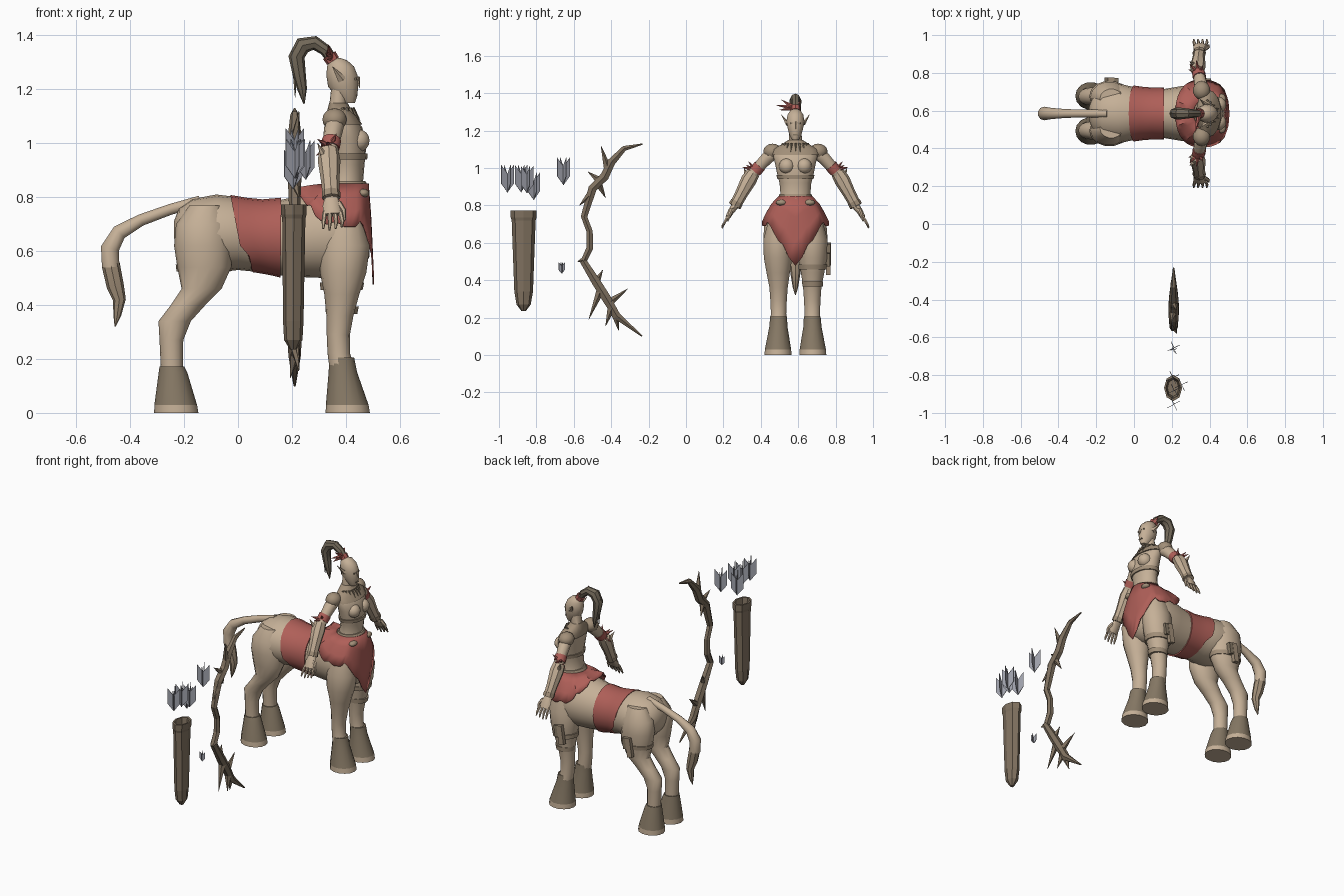
import bpy, bmesh, math
from mathutils import Vector, Matrix

CY = 0.585  # centre line of the figure


def material(name, col):
    m = bpy.data.materials.new(name)
    m.diffuse_color = (*col, 1)
    return m


SKIN = material("tan skin", (0.56, 0.435, 0.31))
LEATHER = material("mid leather", (0.36, 0.275, 0.19))
HORN = material("brown horn", (0.24, 0.19, 0.13))
WOOD = material("dark wood", (0.215, 0.165, 0.115))
HAIR = material("dark hair", (0.17, 0.14, 0.10))
RED = material("red cloth", (0.43, 0.115, 0.098))
GREY = material("grey feather", (0.35, 0.36, 0.41))


def finish(bm, name, mat, smooth=40):
    bmesh.ops.recalc_face_normals(bm, faces=bm.faces)
    me = bpy.data.meshes.new(name)
    bm.to_mesh(me)
    bm.free()
    ob = bpy.data.objects.new(name, me)
    bpy.context.collection.objects.link(ob)
    me.materials.append(mat)
    if smooth:
        for o in bpy.context.selected_objects:
            o.select_set(False)
        ob.select_set(True)
        bpy.context.view_layer.objects.active = ob
        bpy.ops.object.shade_smooth_by_angle(angle=math.radians(smooth))
    return ob


def sweep(name, pts, mat, sides=12, axis=None, hint=(1, 0, 0), side=1, cy=CY, smooth=40, caps=True):
    """Skin rings (x, y, z, ru, rv); ru lies along hint. side=-1 mirrors in y."""
    bm = bmesh.new()
    P = [Vector((p[0], p[1] * side, p[2])) for p in pts]
    rings = []
    for i, p in enumerate(pts):
        t = Vector(axis) if axis else (P[min(i + 1, len(P) - 1)] - P[max(i - 1, 0)]).normalized()
        u = Vector(hint)
        u = (u - t * u.dot(t)).normalized()
        w = t.cross(u)
        ring = []
        for k in range(sides):
            a = 2 * math.pi * k / sides
            ring.append(bm.verts.new(P[i] + u * p[3] * math.cos(a) + w * p[-1] * math.sin(a) + Vector((0, cy, 0))))
        rings.append(ring)
    for a, b in zip(rings, rings[1:]):
        for k in range(sides):
            bm.faces.new((a[k], a[k - 1], b[k - 1], b[k]))
    if caps:
        bm.faces.new(rings[0])
        bm.faces.new(rings[-1])
    return finish(bm, name, mat, smooth)


def spike(name, a, b, r, mat, side=1, cy=CY, flat=1.0, sides=5):
    return sweep(name, [(*a, r, r * flat), (*b, 0.001)], mat, sides,
                 hint=(1, 0.13, 0.07), side=side, cy=cy, smooth=0)


def blob(name, c, scale, mat, side=1):
    bm = bmesh.new()
    bmesh.ops.create_uvsphere(bm, u_segments=14, v_segments=8, radius=1)
    bm.transform(Matrix.Translation((c[0], c[1] * side + CY, c[2])) @ Matrix.Diagonal((*scale, 1)))
    return finish(bm, name, mat)


def box(name, c, size, mat, tilt=0):
    bm = bmesh.new()
    bmesh.ops.create_cube(bm, size=1)
    bm.transform(Matrix.Translation((c[0], c[1] + CY, c[2])) @ Matrix.Rotation(tilt, 4, 'Y') @ Matrix.Diagonal((*size, 1)))
    return finish(bm, name, mat, 0)


# horse barrel: x, top, bottom, half width
barrel = [(-.238, .71, .65, .035), (-.218, .76, .60, .09), (-.17, .793, .55, .14), (-.08, .81, .52, .158),
          (0, .80, .53, .14), (.08, .783, .522, .128), (.16, .79, .51, .13), (.25, .81, .503, .145),
          (.33, .82, .50, .155), (.41, .82, .50, .145), (.46, .785, .53, .115), (.488, .72, .58, .06)]


def barrel_rings(rows, grow=0):
    return [(x, 0, (a + b) / 2, (a - b) / 2 + grow, w + grow) for x, a, b, w in rows]


sweep("horse_body", barrel_rings(barrel), SKIN, 20, axis=(1, 0, 0), hint=(0, 0, 1))
# girth cloth with a slanted rear edge
wrap = sweep("girth_cloth", barrel_rings([(0, .80, .53, .14), (.05, .79, .525, .133), (.1, .784, .519, .129),
             (.16, .79, .51, .13)], .008), RED, 20, axis=(1, 0, 0), hint=(0, 0, 1))
for v in wrap.data.vertices:
    v.co.x += (.66 - v.co.z) * .19 * (1 - v.co.x / .16) - .03 * (v.co.x / .16 - .9) * (v.co.z < .6)

# legs, hooves and soles
for s, tag in ((1, "left"), (-1, "right")):
    sweep("front_leg_" + tag, [(.395, .085, .72, .07, .06), (.395, .093, .62, .094, .08), (.39, .093, .52, .086, .078),
          (.385, .092, .44, .065, .064), (.378, .09, .36, .05, .05), (.372, .09, .29, .043, .045),
          (.374, .09, .22, .042, .042), (.385, .092, .17, .046, .046)], SKIN, 14, (0, 0, 1), side=s)
    sweep("hind_leg_" + tag, [(-.12, .08, .77, .06, .05), (-.13, .088, .70, .10, .08), (-.13, .092, .62, .107, .082),
          (-.125, .093, .54, .10, .074), (-.135, .093, .46, .074, .06), (-.185, .092, .40, .064, .05),
          (-.235, .09, .34, .06, .046), (-.247, .09, .27, .044, .04), (-.245, .09, .16, .041, .04)],
          SKIN, 14, (0, 0, 1), side=s)
    for part, x in (("front", .385), ("hind", -.245)):
        dx = 0 if part == "front" else -.006
        sweep(part + "_hoof_" + tag, [(x, .09, .205 if dx == 0 else .172, .046, .046), (x + .004, .091, .15, .053, .05),
              (x + .02 + dx, .093, .03, .079, .072)], HORN, 14, (0, 0, 1), side=s)
        sweep(part + "_sole_" + tag, [(x + .02 + dx, .093, .03, .079, .072), (x + .022 + dx, .093, 0, .082, .074)],
              SKIN, 14, (0, 0, 1), side=s)

# tail with a tuft
sweep("tail", [(-.14, 0, .785, .022), (-.25, 0, .755, .021), (-.36, 0, .715, .023), (-.44, 0, .67, .03),
      (-.475, 0, .61, .036), (-.472, 0, .54, .034)], SKIN, 10, hint=(0, 1, 0))
sweep("tail_tuft", [(-.472, 0, .55, .034), (-.455, 0, .47, .032), (-.44, 0, .42, .024), (-.448, 0, .36, .014),
      (-.456, 0, .32, .002)], LEATHER, 8, hint=(0, 1, 0))

# human torso, neck and head
sweep("torso", [(.40, 0, .79, .085, .10), (.40, 0, .86, .064, .08), (.407, 0, .92, .062, .085), (.408, 0, .97, .066, .098),
      (.405, 0, 1.02, .068, .108), (.398, 0, 1.06, .062, .118), (.385, 0, 1.095, .05, .115), (.375, 0, 1.12, .038, .07),
      (.37, 0, 1.135, .032, .036), (.375, 0, 1.2, .03, .032)], SKIN, 16, (0, 0, 1))
sweep("head", [(.412, 0, 1.15, .022, .018), (.402, 0, 1.175, .04, .032), (.39, 0, 1.21, .056, .042),
      (.386, 0, 1.25, .058, .049), (.38, 0, 1.285, .05, .043), (.372, 0, 1.308, .032, .028),
      (.37, 0, 1.316, .01, .01)], SKIN, 14, (0, 0, 1))
spike("nose", (.44, 0, 1.245), (.452, 0, 1.205), .012, SKIN)
box("mouth", (.44, 0, 1.178), (.008, .026, .006), HORN)

# shoulder mantle, chest band and necklace
sweep("shoulder_mantle", [(.395, 0, 1.07, .066, .125), (.385, 0, 1.10, .056, .12), (.375, 0, 1.13, .042, .068),
      (.372, 0, 1.15, .034, .038)], LEATHER, 16, (0, 0, 1))
sweep("chest_band", [(.408, 0, .94, .071, .096), (.408, 0, .962, .073, .102)], LEATHER, 16, (0, 0, 1))
for i in range(-4, 5):
    a = i * .33
    c, n = math.cos(a), math.sin(a)
    spike("necklace_tooth", (.375 + .05 * c, .068 * n, 1.13), (.385 + .068 * c, .08 * n, 1.085), .008, HORN)

for s, tag in ((1, "left"), (-1, "right")):
    blob("breast_" + tag, (.447, .046, 1.01), (.042, .042, .042), SKIN, s)
    box("eye_" + tag, (.436, .02 * s, 1.238), (.008, .014, .008), HORN)
    spike("ear_" + tag, (.385, .042, 1.235), (.35, .075, 1.285), .018, SKIN, s, flat=.6)
    blob("shoulder_pad_" + tag, (.358, .122, 1.088), (.046, .05, .042), LEATHER, s)
    # arm, bracer and hand
    sweep("upper_arm_" + tag, [(.365, .10, 1.09, .034), (.355, .15, 1.055, .036), (.345, .20, 1.0, .031),
          (.338, .245, .945, .029)], SKIN, 10, side=s)
    sweep("bracer_" + tag, [(.336, .225, .975, .036), (.338, .25, .935, .042), (.342, .29, .86, .034),
          (.346, .325, .795, .031)], LEATHER if s == 0 else SKIN, 8, side=s)
    sweep("cuff_" + tag, [(.345, .312, .82, .034), (.346, .324, .797, .035)], LEATHER, 8, side=s)
    sweep("palm_" + tag, [(.346, .32, .80, .024, .02), (.348, .343, .77, .034, .017), (.35, .362, .735, .034, .013)],
          SKIN, 8, side=s)
    for i in range(4):
        x = .322 + i * .019
        sweep("finger_" + tag, [(x, .358, .745, .009), (x - .004 + i * .004, .378, .71, .008),
              (x - .006 + i * .004, .392, .678 + .006 * abs(i - 1), .004)], SKIN, 6, side=s)
    sweep("thumb_" + tag, [(.372, .34, .78, .012), (.392, .352, .75, .010), (.396, .362, .715, .004)], SKIN, 6, side=s)
    spike("elbow_guard_" + tag, (.33, .25, .93), (.295, .275, 1.0), .022, SKIN, s)
    for dx, dy, dz in ((-.045, .05, .03), (-.05, .02, -.03), (-.01, .07, .02), (.025, .04, .05)):
        spike("elbow_feather_" + tag, (.34, .212, .985), (.34 + dx, .212 + dy, .985 + dz), .017, RED, s)
    sweep("arm_wrap_" + tag, [(.347, .19, 1.012, .036), (.342, .215, .982, .035)], RED, 10, side=s)

# ponytail, hair tie and head feathers
sweep("ponytail", [(.355, 0, 1.30, .020), (.325, 0, 1.345, .022), (.285, 0, 1.372, .026), (.24, 0, 1.363, .032),
      (.217, 0, 1.32, .03), (.228, 0, 1.25, .024), (.238, 0, 1.20, .018), (.245, 0, 1.145, .002)], HAIR, 8,
      hint=(0, 1, 0))
spike("loose_lock", (.21, 0, 1.34), (.212, 0, 1.17), .016, HAIR)
sweep("hair_tie", [(.352, 0, 1.305, .026), (.338, 0, 1.327, .027)], RED, 8, hint=(0, 1, 0))
for x, y, z in ((.325, -.10, 1.335), (.33, -.085, 1.31), (.335, -.075, 1.365), (.33, .03, 1.36)):
    spike("head_feather", (.342, -.005, 1.32), (x, y, z), .016, RED)

# skirt: open shell draped from the waist, long point in front, short at the back
bm = bmesh.new()
N = 40
rows = []
for t in (0, .3, .65, 1):
    row = []
    for k in range(N):
        a = 2 * math.pi * k / N
        c, n = math.cos(a), math.sin(a)
        hem = .70 + .135 * max(0, -c) ** 1.5 + (.012 if k % 4 == 2 else -.008)
        if c > 0:
            hem -= .215 * max(0, 1 - abs(n) / .72)
        rx, ry = .085, .09
        b = min(1, t * 1.0) ** .7
        x = (.40 + rx * c) * (1 - b) + (.362 + .143 * math.copysign(abs(c) ** .8, c)) * b
        y = ry * n * (1 - b) + .18 * math.copysign(abs(n) ** .85, n) * b
        row.append(bm.verts.new((x, y + CY, .85 * (1 - t) + hem * t)))
    rows.append(row)
for p, q in zip(rows, rows[1:]):
    for k in range(N):
        bm.faces.new((p[k], p[k - 1], q[k - 1], q[k]))
skirt = finish(bm, "skirt", RED)
skirt.modifiers.new("thickness", 'SOLIDIFY').thickness = .006
sweep("belt", [(.40, 0, .835, .087, .094), (.40, 0, .86, .072, .086)], LEATHER, 16, (0, 0, 1))
for s in (1, -1):
    blob("belt_pouch", (.465, .075, .815), (.022, .03, .016), LEATHER, s)

# straps and sheaths on the left legs
for z, r in ((.47, .078), (.38, .058)):
    sweep("front_leg_strap", [(.384, .092, z - .014, r, r - .002), (.386, .092, z + .014, r + .004, r)], LEATHER, 14, (0, 0, 1))
sweep("hind_leg_strap", [(-.128, .093, .525, .10, .077), (-.127, .093, .55, .104, .08)], LEATHER, 14, (0, 0, 1))
for x, z, y in ((.36, .49, .175), (-.13, .54, .178)):
    box("sheath", (x, y, z), (.034, .024, .12), LEATHER, .15)
    box("sheath_flap", (x + .03, y - .004, z + .02), (.026, .028, .07), HORN, .15)

# thorny bow
bow = [(-.232, 1.128, .004), (-.33, 1.105, .016), (-.40, 1.03, .025), (-.435, .955, .027), (-.50, .89, .026), (-.545, .74, .02),
       (-.515, .66, .019), (-.515, .57, .021), (-.548, .50, .022), (-.48, .39, .027), (-.43, .31, .028), (-.37, .21, .023),
       (-.235, .10, .004)]
sweep("bow", [(.21, y, z, r) for y, z, r in bow], WOOD, 6, cy=0, smooth=0)
thorns = [(-.42, 1.0, -.455, 1.12), (-.46, .93, -.525, .98), (-.51, .86, -.57, .80), (-.47, .92, -.43, .84),
          (-.54, .51, -.58, .50), (-.48, .39, -.445, .455), (-.46, .34, -.52, .19), (-.41, .28, -.31, .355),
          (-.40, .25, -.43, .155), (-.38, .22, -.36, .13)]
for i, (y, z, ty, tz) in enumerate(thorns):
    spike("bow_thorn", (.21, y, z), (.21 + .016 * (-1) ** i, ty, tz), .022, WOOD, cy=0)

# quiver
sweep("quiver", [(.205, -.868, .235, .012, .012), (.205, -.868, .27, .034, .038), (.205, -.868, .34, .038, .05),
      (.207, -.868, .72, .043, .064), (.207, -.868, .735, .047, .069), (.207, -.868, .772, .048, .07),
      (.207, -.868, .772, .038, .056), (.207, -.868, .70, .03, .045)], WOOD, 8, (0, 0, 1), cy=0, smooth=0)


# arrow vanes: slanted feather plates around a shaft
def vanes(name, x, y, z, w, h, mat, turn=.35, count=4):
    bm = bmesh.new()
    for k in range(count):
        a = turn + 2 * math.pi * k / count
        d = Vector((math.cos(a), math.sin(a), 0)) * w
        p = Vector((x, y, z))
        up = Vector((0, 0, h))
        bm.faces.new([bm.verts.new(v) for v in (p, p + d + up * .32, p + d + up, p + up * .68)])
    ob = finish(bm, name, mat, 0)
    ob.modifiers.new("thickness", 'SOLIDIFY').thickness = .003


for x, y, z in ((.21, -.955, .87), (.215, -.882, .87), (.25, -.85, .865), (.205, -.815, .83), (.21, -.655, .91)):
    vanes("arrow_fletching", x, y, z, .037, .145, GREY, turn=.45)
vanes("arrow_head", .21, -.664, .435, .017, .06, GREY)
